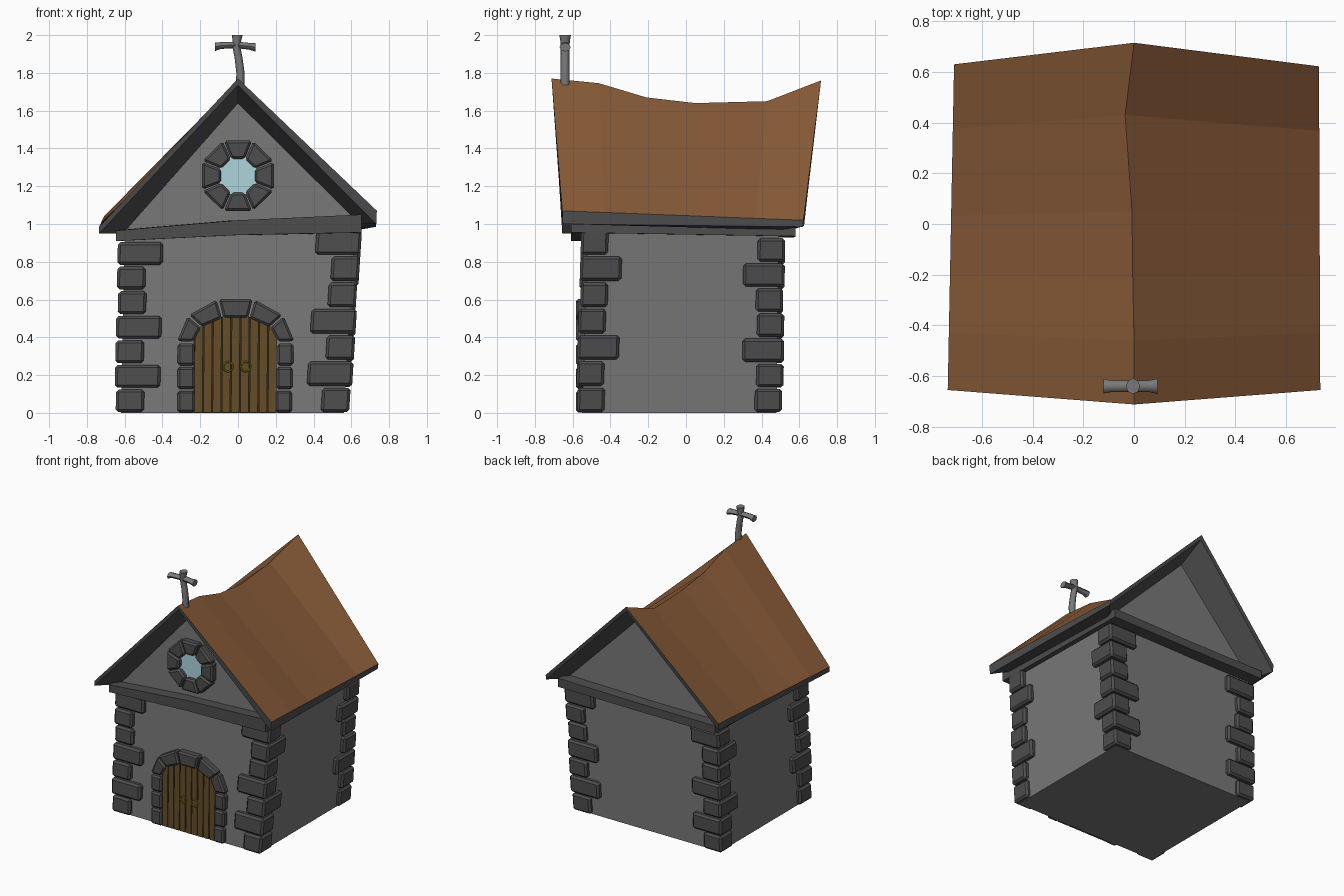
import bpy, bmesh, math
from mathutils import Vector

if "Cube" in bpy.data.objects:
    bpy.data.objects.remove(bpy.data.objects["Cube"])


def material(name, rgb):
    m = bpy.data.materials.new(name)
    m.diffuse_color = (*rgb, 1)
    m.use_nodes = True
    m.node_tree.nodes["Principled BSDF"].inputs["Base Color"].default_value = m.diffuse_color
    return m


BROWN = material("roof_brown", (0.25, 0.105, 0.04))
WOOD = material("door_wood", (0.13, 0.075, 0.022))
DARK = material("dark_wood", (0.04, 0.022, 0.008))
GLASS = material("glass_blue", (0.42, 0.66, 0.72))
GOLD = material("brass", (0.25, 0.2, 0.01))
STONE = material("dark_stone", (0.075, 0.075, 0.078))
WALL = material("wall_stone", (0.19, 0.19, 0.19))


def loft(bm, rings):
    """Closed solid through matching loops of points."""
    loops = [[bm.verts.new(p) for p in r] for r in rings]
    for a, b in zip(loops, loops[1:]):
        for i in range(len(a)):
            j = (i + 1) % len(a)
            bm.faces.new((a[i], a[j], b[j], b[i]))
    bm.faces.new(loops[0])
    bm.faces.new(loops[-1])


def prism(bm, outline, y0, y1):
    loft(bm, [[(x, y, z) for x, z in outline] for y in (y0, y1)])


def finish(name, bm, mats, bevel=0):
    bmesh.ops.recalc_face_normals(bm, faces=bm.faces[:])
    me = bpy.data.meshes.new(name)
    bm.to_mesh(me)
    bm.free()
    for m in mats:
        me.materials.append(m)
    ob = bpy.data.objects.new(name, me)
    bpy.context.collection.objects.link(ob)
    if bevel:
        mod = ob.modifiers.new("bevel", 'BEVEL')
        mod.width, mod.segments = bevel, 1
    return ob


# Walls, leaning slightly to the right
def corner(sx, sy, z):
    t = z / 0.95
    x = 0.56 + 0.06 * t if sx > 0 else -0.62 + 0.02 * t
    y = 0.48 + 0.01 * t if sy > 0 else -0.55 + 0.03 * t
    return Vector((x, y, z))


CORNERS = [(-1, -1), (1, -1), (1, 1), (-1, 1)]
bm = bmesh.new()
loft(bm, [[corner(sx, sy, z) for sx, sy in CORNERS] for z in (0, 0.96)])
finish("walls", bm, [WALL])

# Corner stones: alternating long sides on each course
LONG_X, LONG_Y = (1, 3, 6), (2, 5)
bm = bmesh.new()
for sx, sy in CORNERS:
    step = 0.139 if (sx, sy) == (1, -1) else 0.133 if sx > 0 else 0.13
    for i in range(7):
        z0, z1 = i * step + 0.004, (i + 1) * step - 0.006
        lx = 0.24 if i in LONG_X else 0.15
        ly = 0.22 if i in LONG_Y else 0.145
        o = 0.035 if i in LONG_X + LONG_Y else 0.028
        rings = []
        for z in (z0, z1):
            c = corner(sx, sy, z)
            xo, yo = c.x + sx * o, c.y + sy * o
            xi, yi = xo - sx * lx, yo - sy * ly
            rings.append([(xo, yo, z), (xi, yo, z), (xi, yi, z), (xo, yi, z)])
        loft(bm, rings)
finish("corner_stones", bm, [STONE], 0.014)

# Uneven stone band between walls and gable
bm = bmesh.new()
loft(bm, [[(x, -0.61, b), (x, 0.58, bb), (x, 0.58, tb), (x, -0.61, t)]
          for x, b, t, bb, tb in ((-0.645, 0.91, 0.965, 0.93, 0.99),
                                  (0, 0.942, 1.02, 0.93, 0.99),
                                  (0.655, 0.955, 1.05, 0.935, 1.0))])
finish("stone_band", bm, [STONE])

# Sagging roof with sloping soffits and closed gables
ridge = [(0, -0.712, 1.77), (0, -0.63, 1.762), (0, -0.46, 1.745), (-0.005, -0.21, 1.67),
         (-0.008, 0.05, 1.64), (-0.035, 0.43, 1.65), (0, 0.715, 1.76)]
left = [Vector((-0.735, -0.655, 0.985)), Vector((-0.71, 0.63, 1.04))]
right = [Vector((0.735, -0.655, 1.07)), Vector((0.73, 0.622, 1.02))]
bm = bmesh.new()
top = []
for p in ridge:
    t = (p[1] + 0.712) / 1.427
    top.append([bm.verts.new(q) for q in
                (left[0].lerp(left[1], t), p, right[0].lerp(right[1], t))])
ends = []
for k, edge, gable in (
        (0, [(-0.735, -0.655, 0.95), (0, -0.705, 1.735), (0.732, -0.652, 1.0)],
         [(-0.61, -0.53, 0.95), (0, -0.53, 1.64), (0.645, -0.53, 1.0)]),
        (-1, [(-0.71, 0.625, 0.99), (0, 0.708, 1.725), (0.73, 0.617, 0.985)],
         [(-0.61, 0.5, 0.95), (0, 0.5, 1.62), (0.645, 0.5, 0.97)])):
    e = [bm.verts.new(p) for p in edge]
    g = [bm.verts.new(p) for p in gable]
    for i in (0, 1):
        bm.faces.new((top[k][i], top[k][i + 1], e[i + 1], e[i])).material_index = 1
        bm.faces.new((e[i], e[i + 1], g[i + 1], g[i])).material_index = 1
    bm.faces.new(g).material_index = 2
    ends.append((e, g))
for a, b in zip(top, top[1:]):
    for i in (0, 1):
        bm.faces.new((a[i], a[i + 1], b[i + 1], b[i]))
(e0, g0), (e1, g1) = ends
for i in (0, 2):
    bm.faces.new([r[i] for r in top] + [e1[i], e0[i]]).material_index = 1
    bm.faces.new((e0[i], e1[i], g1[i], g0[i])).material_index = 1
bm.faces.new((g0[0], g0[2], g1[2], g1[0])).material_index = 1
finish("roof", bm, [BROWN, STONE, WALL])


def arc_stone(bm, c, inner, outer, a0, a1, y0, y1):
    def pt(r, a):
        return c[0] + r[0] * math.cos(a), c[1] + r[1] * math.sin(a)
    prism(bm, [pt(inner, a0), pt(outer, a0), pt(outer, a1), pt(inner, a1)], y0, y1)


# Round window: eight stones and an octagonal pane
wc = (0, 1.255)
bm = bmesh.new()
for i in range(8):
    a = i * math.pi / 4
    arc_stone(bm, wc, (0.096, 0.096), (0.204, 0.2), a - 0.375, a + 0.375, -0.58, -0.5)
finish("window_stones", bm, [STONE], 0.012)
bm = bmesh.new()
prism(bm, [(wc[0] + 0.11 * math.cos((i + 0.5) * math.pi / 4),
            wc[1] + 0.11 * math.sin((i + 0.5) * math.pi / 4)) for i in range(8)], -0.545, -0.5)
finish("window_glass", bm, [GLASS])

# Door surround: three jamb stones per side and five arch stones
bm = bmesh.new()
for x0, x1 in ((-0.32, -0.23), (0.2, 0.285)):
    for i in range(3):
        d = 0.004 * i if x0 > 0 else 0
        z0, z1 = 0.125 * i + 0.002, 0.125 * (i + 1) - 0.008
        prism(bm, [(x0 + d, z0), (x1 + d, z0), (x1 + d, z1), (x0 + d, z1)], -0.583, -0.5)
for i in range(5):
    a = i * math.pi / 5
    arc_stone(bm, (-0.012, 0.375), (0.225, 0.135), (0.31, 0.237),
              a + 0.02, a + math.pi / 5 - 0.02, -0.583, -0.49)
finish("door_surround", bm, [STONE], 0.012)


# Plank door
def arch(x):
    return 0.37 + 0.15 * math.sqrt(max(0, 1 - ((x + 0.015) / 0.235) ** 2))


bm = bmesh.new()
n, xa, xb = 9, -0.235, 0.205
w = (xb - xa) / n
for i in range(n):
    x0, x1 = xa + i * w + 0.003, xa + (i + 1) * w - 0.003
    prism(bm, [(x0, 0.002), (x1, 0.002), (x1 + 0.004, arch(x1)), (x0 + 0.004, arch(x0))], -0.568, -0.5)
finish("door_planks", bm, [WOOD])
bm = bmesh.new()
xs = [xa + i * w for i in range(n + 1)]
prism(bm, [(xa, 0.001), (xb, 0.001)] + [(x, arch(x) - 0.005) for x in reversed(xs)], -0.557, -0.5)
finish("door_backing", bm, [DARK])

# Door rings
for side, x in (("left", -0.053), ("right", 0.04)):
    bpy.ops.mesh.primitive_torus_add(major_radius=0.026, minor_radius=0.005, major_segments=12,
                                     minor_segments=6, location=(x, -0.573, 0.245),
                                     rotation=(math.pi / 2, 0, 0))
    ob = bpy.context.object
    ob.name = side + "_door_ring"
    ob.data.materials.append(GOLD)

# Bent cross on the front of the ridge
post = [(0.012, 1.735, 0.022), (0.013, 1.8, 0.022), (0.003, 1.88, 0.021),
        (-0.008, 1.935, 0.021), (-0.006, 1.97, 0.023), (-0.004, 2.0, 0.028)]
arms = [(-0.121, 1.938, 0.022), (-0.09, 1.945, 0.018), (-0.01, 1.948, 0.017),
        (0.06, 1.941, 0.018), (0.092, 1.936, 0.023)]
bm = bmesh.new()
angles = [i * math.pi / 4 for i in range(8)]
loft(bm, [[(x + r * math.cos(a), -0.64 + 1.1 * r * math.sin(a), z) for a in angles]
          for x, z, r in post])
loft(bm, [[(x, -0.64 + 1.3 * r * math.sin(a), z + r * math.cos(a)) for a in angles]
          for x, z, r in arms])
cross = finish("roof_cross", bm, [WALL])
bpy.ops.object.select_all(action='DESELECT')
cross.select_set(True)
bpy.context.view_layer.objects.active = cross
bpy.ops.object.shade_smooth_by_angle(angle=math.radians(50))
